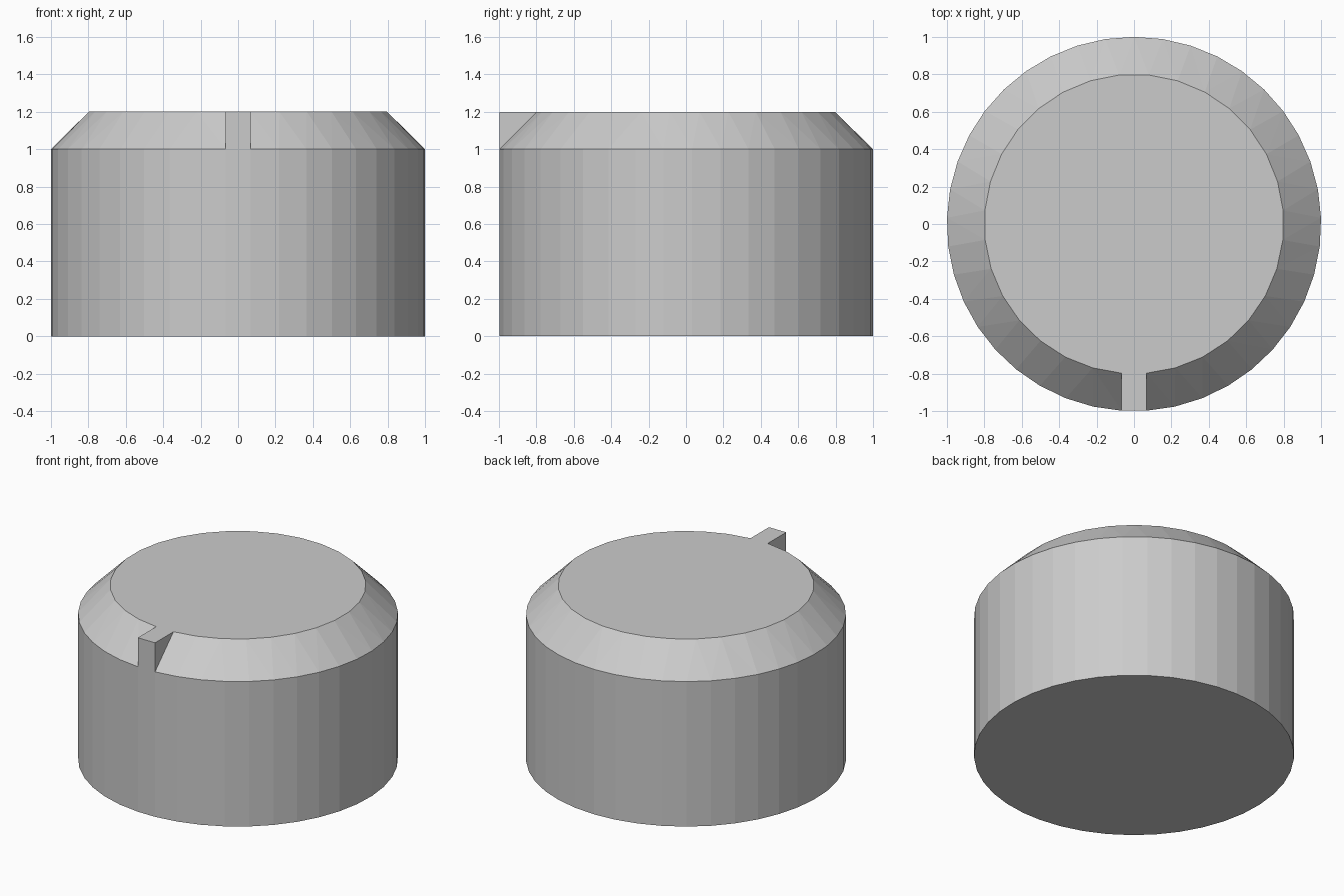
import bpy
import bmesh
from math import asin, cos, pi, sin

cube = bpy.data.objects.get("Cube")
if cube:
    bpy.data.objects.remove(cube, do_unlink=True)

OUTER_R, INNER_R = 1.0, 0.8
WALL_TOP, TOP = 1.0, 1.2
TAB_HALF = 0.066

grey = bpy.data.materials.new("plain grey")
grey.use_nodes = True
colour = (0.6, 0.6, 0.6, 1)
grey.diffuse_color = colour
grey.node_tree.nodes["Principled BSDF"].inputs["Base Color"].default_value = colour

bm = bmesh.new()


def arc(radius, z, steps):
    """Open arc from the tab's left edge round the back to its right edge."""
    gap = asin(TAB_HALF / radius)
    angles = [gap + (2 * pi - 2 * gap) * i / steps for i in range(steps + 1)]
    return [bm.verts.new((radius * sin(a), -radius * cos(a), z)) for a in angles]


base = arc(OUTER_R, 0, 40)
rim = arc(OUTER_R, WALL_TOP, 40)
cap = arc(INNER_R, TOP, 31)

# Front corners of the locating tab
tab = [bm.verts.new((v.co.x, v.co.y, TOP)) for v in (rim[0], rim[-1])]

# Bottom disc and upright wall
bm.faces.new(base)
for i in range(len(base) - 1):
    bm.faces.new((base[i], base[i + 1], rim[i + 1], rim[i]))

# Sloping shoulder between arcs with different step counts
i = j = 0
n, m = len(rim) - 1, len(cap) - 1
while i < n or j < m:
    if j == m or (i < n and (i + 1) / n <= (j + 1) / m):
        bm.faces.new((rim[i], rim[i + 1], cap[j]))
        i += 1
    else:
        bm.faces.new((rim[i], cap[j + 1], cap[j]))
        j += 1

# Flat top including the tab, tab sides, and tab front flush with the wall
bm.faces.new(cap + [tab[1], tab[0]])
bm.faces.new((rim[0], cap[0], tab[0]))
bm.faces.new((rim[-1], tab[1], cap[-1]))
bm.faces.new((base[0], rim[0], tab[0], tab[1], rim[-1], base[-1]))

bmesh.ops.recalc_face_normals(bm, faces=bm.faces)
mesh = bpy.data.meshes.new("chamfered_knob")
bm.to_mesh(mesh)
bm.free()
mesh.materials.append(grey)
bpy.context.collection.objects.link(bpy.data.objects.new("chamfered_knob", mesh))
